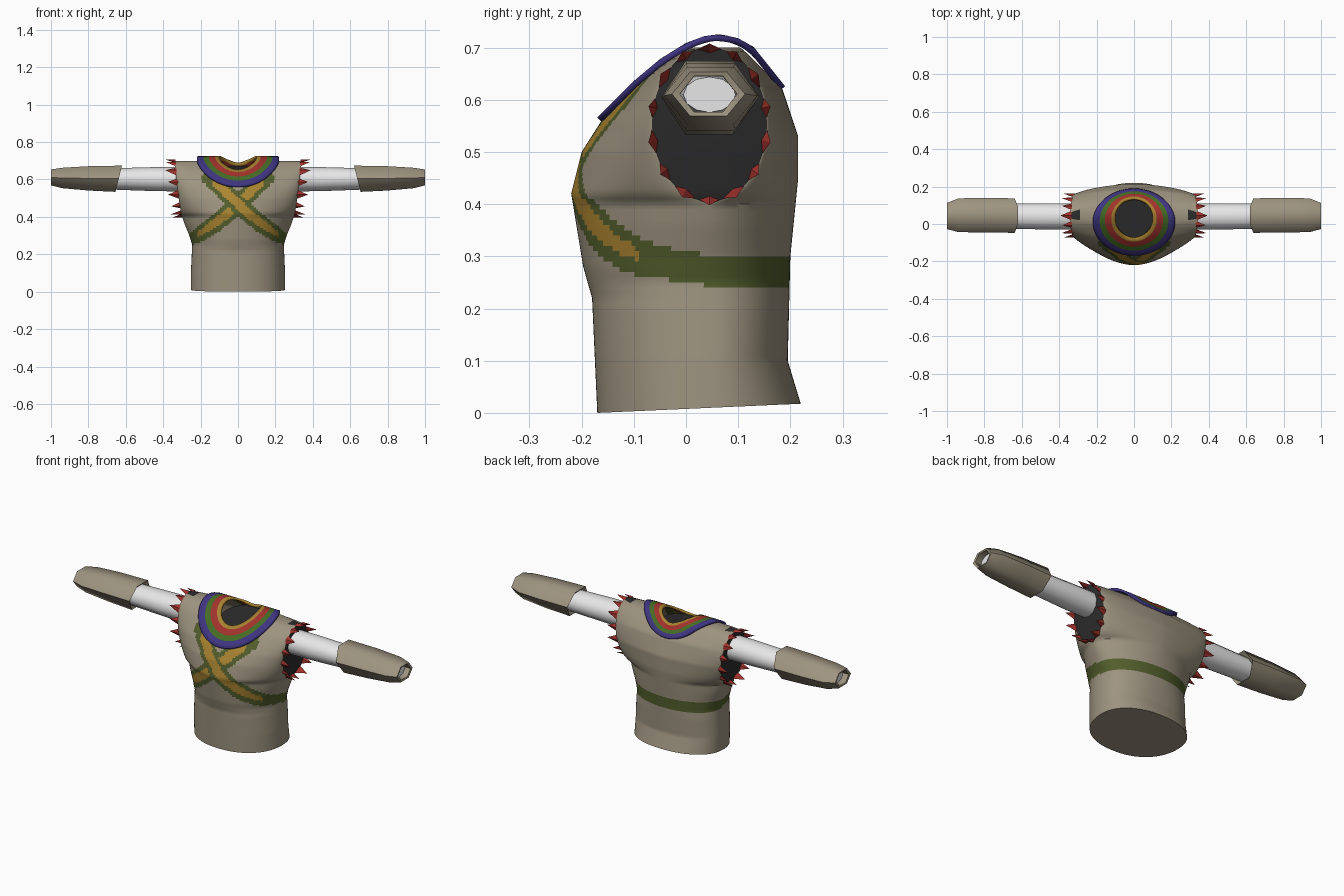
import bpy, bmesh, math
from mathutils import Vector, Matrix

if "Cube" in bpy.data.objects:
    bpy.data.objects.remove(bpy.data.objects["Cube"])


def make_mat(name, rgb):
    m = bpy.data.materials.new(name)
    m.diffuse_color = (*rgb, 1)
    m.use_nodes = True
    m.node_tree.nodes["Principled BSDF"].inputs["Base Color"].default_value = m.diffuse_color
    return m


TAN = make_mat("tan cloth", (0.34, 0.295, 0.215))
OLIVE = make_mat("olive sash", (0.085, 0.11, 0.025))
GOLD = make_mat("gold", (0.40, 0.23, 0.03))
DARK = make_mat("dark lining", (0.025, 0.025, 0.025))
RED = make_mat("red", (0.36, 0.032, 0.025))
GREEN = make_mat("green", (0.06, 0.15, 0.018))
BLUE = make_mat("indigo", (0.05, 0.035, 0.22))
WHITE = make_mat("white sleeve", (0.8, 0.8, 0.8))


def interp(pts, v):
    """Piecewise linear lookup in a list of (key, value)."""
    if v <= pts[0][0]:
        return pts[0][1]
    for (a, fa), (b, fb) in zip(pts, pts[1:]):
        if v <= b:
            return fa + (fb - fa) * (v - a) / (b - a)
    return pts[-1][1]


def finish(bm, name, mats, angle=40, mirror=False):
    bmesh.ops.recalc_face_normals(bm, faces=bm.faces[:])
    me = bpy.data.meshes.new(name)
    bm.to_mesh(me)
    bm.free()
    for m in mats:
        me.materials.append(m)
    me.shade_smooth()
    me.set_sharp_from_angle(angle=math.radians(angle))
    ob = bpy.data.objects.new(name, me)
    bpy.context.collection.objects.link(ob)
    if mirror:
        ob.modifiers.new("mirror", 'MIRROR')
    return ob


def loft(bm, rings, cap_start=False, cap_end=False):
    vs = [[bm.verts.new(p) for p in r] for r in rings]
    n = len(vs[0])
    for a, b in zip(vs, vs[1:]):
        for i in range(n):
            bm.faces.new((a[i], a[(i + 1) % n], b[(i + 1) % n], b[i]))
    if cap_start:
        bm.faces.new(vs[0])
    if cap_end:
        bm.faces.new(vs[-1])
    return vs


# ---- torso profiles by height ----
WIDTH = [(0, .252), (.1, .252), (.25, .245), (.3, .26), (.36, .285), (.42, .305),
         (.5, .317), (.6, .33), (.7, .34)]
FRONT = [(0, -.17), (.22, -.18), (.28, -.197), (.42, -.22), (.5, -.2), (.56, -.162),
         (.6, -.125), (.65, -.075), (.7, .0)]
BACK = [(0, .22), (.1, .195), (.3, .2), (.45, .215), (.53, .215), (.62, .185), (.7, .11)]
ARM_Z, ARM_H, ARM_Y, ARM_W = .553, .148, .045, .11


def arm_half(z):
    t = 1 - ((z - ARM_Z) / ARM_H) ** 2
    return ARM_W * math.sqrt(t) if t > 0 else 0


# ---- sash painted on the chest and around the back ----
LOW = [(-.18, .58), (-.1, .5), (0, .405), (.1, .32), (.2, .265), (.27, .245)]
HIGH = [(-.2, .74), (-.07, .6), (0, .53), (.1, .44), (.2, .36), (.27, .30)]


def sash_index(c):
    if c.y > .03:
        return 1 if .245 < c.z < .30 else 0
    for s in (1, -1):
        x = c.x * s
        lo, hi = interp(LOW, x), interp(HIGH, x)
        if x > -.19 and lo < c.z < hi:
            return 2 if -.14 < x < .215 and lo + .033 < c.z < hi - .027 else 1
    return 0


def build_torso():
    N, L, TOP = 80, 70, .7
    bm = bmesh.new()
    rings = []
    for k in range(L + 1):
        z = TOP * k / L
        w, yf, yb, a = interp(WIDTH, z), interp(FRONT, z), interp(BACK, z), arm_half(z)
        e = interp([(.2, 2.2), (.5, 1.55)], z)
        ring = []
        for side, ym, sgn in ((1, yf, -1), (-1, yb, 1)):
            for j in range(N + 1):
                u = -math.cos(math.pi * j / N) * side
                ya = ARM_Y + sgn * a
                y = ya + (ym - ya) * max(0, 1 - abs(u) ** e) ** (1 / e)
                lift = .045 * (y + .17) * max(0, 1 - z / .1)
                ring.append((w * u, y, z + lift))
        rings.append(ring)
    vs = loft(bm, rings, cap_start=True)
    top = vs[-1]
    for j in range(N):                      # close the shoulders front to back
        bm.faces.new((top[j], top[j + 1], top[2 * N - j], top[2 * N + 1 - j]))
    for f in bm.faces:
        xs = [v.co.x for v in f.verts]
        c = f.calc_center_median()
        wide = max(v.co.y for v in f.verts) - min(v.co.y for v in f.verts)
        if max(xs) - min(xs) < .012 and abs(c.x) > .29 and wide > .015 \
                and abs(c.y - ARM_Y) < .01:
            f.material_index = 3            # arm opening
        elif len(f.verts) == 4:
            f.material_index = sash_index(c)
    hole = [f for f in bm.faces if f.calc_center_median().z > .6 and
            (f.calc_center_median().x / .13) ** 2
            + ((f.calc_center_median().y - .03) / .135) ** 2 < 1]
    bmesh.ops.delete(bm, geom=hole, context='FACES')
    bmesh.ops.remove_doubles(bm, verts=bm.verts[:], dist=.0002)
    finish(bm, "torso", [TAN, OLIVE, GOLD, DARK], 45)


build_torso()

# ---- banded collar draped over the shoulders ----
DRAPE = [(-.17, .56), (-.1, .63), (-.05, .672), (0, .703), (.035, .716), (.065, .72),
         (.1, .712), (.13, .695), (.19, .62)]


def collar_point(t, ang):
    rx, ry, cy = .1 + .12 * t, .108 + .072 * t, .03 - .02 * t
    y = cy + ry * math.sin(ang)
    return (rx * math.cos(ang), y, interp(DRAPE, y) + .006)


SEG = 48
steps = [0, .18, .32, .46, .58, .7, .85, 1]
band = [0, 1, 1, 2, 2, 3, 3]
bm = bmesh.new()
loft(bm, [[collar_point(t, 2 * math.pi * i / SEG) for i in range(SEG)] for t in steps])
bm.faces.ensure_lookup_table()
for i, f in enumerate(bm.faces):
    f.material_index = band[i // SEG]
collar = finish(bm, "collar", [GOLD, RED, GREEN, BLUE])
sol = collar.modifiers.new("thickness", 'SOLIDIFY')
sol.thickness, sol.offset = .012, -1

# ---- dark neck opening ----
bm = bmesh.new()
bm.faces.new([bm.verts.new((.108 * math.cos(a), .03 + .114 * math.sin(a),
                            .66 + .12 * .114 * math.sin(a)))
              for a in [2 * math.pi * i / SEG for i in range(SEG)]])
finish(bm, "neck_opening", [DARK])


def arm_ring(x, cy, cz, ry, rz, n, slant=0):
    return [(x - slant * math.sin(2 * math.pi * i / n),
             cy + ry * math.cos(2 * math.pi * i / n),
             cz + rz * math.sin(2 * math.pi * i / n)) for i in range(n)]


# ---- white sleeves, running through to the cuff ends ----
bm = bmesh.new()
loft(bm, [arm_ring(.30, .04, .602, .07, .066, 12), arm_ring(.45, .04, .602, .07, .064, 12),
          arm_ring(.70, .042, .603, .066, .056, 12), arm_ring(.965, .045, .61, .05, .034, 12)],
     True, True)
finish(bm, "sleeve", [WHITE], 50, True)

# ---- six-sided cuffs with an open rim ----
bm = bmesh.new()
loft(bm, [arm_ring(.66, .045, .604, .06, .055, 6, .02),
          arm_ring(.638, .045, .604, .092, .081, 6, .02),
          arm_ring(.80, .047, .606, .093, .075, 6),
          arm_ring(.94, .047, .608, .09, .063, 6),
          arm_ring(1.0, .043, .611, .07, .049, 6),
          arm_ring(.997, .043, .611, .055, .04, 6),
          arm_ring(.95, .043, .61, .055, .04, 6)])
finish(bm, "cuff", [TAN], 65, True)

# ---- red spikes around each arm opening ----
bm = bmesh.new()
COUNT = 14
for i in range(COUNT):
    a = 2 * math.pi * (i + .5) / COUNT
    rad = Vector((0, math.cos(a), math.sin(a)))
    z = ARM_Z + .143 * rad.z
    base = Vector((interp(WIDTH, z) - .006, ARM_Y + .108 * rad.y, z))
    side = Vector((0, -.108 * math.sin(a), .143 * math.cos(a))).normalized()
    half = .021 + .004 * (i % 2)
    tip = base + Vector((.052 + .008 * (i % 2), 0, 0)) + rad * .012
    corners = [base + side * half, base - side * half, base + rad * .012, base - rad * .008]
    p, q, o, n, t = [bm.verts.new(c) for c in corners + [tip]]
    for tri in ((p, o, t), (o, q, t), (q, n, t), (n, p, t)):
        bm.faces.new(tri)
finish(bm, "shoulder_spikes", [RED], 20, True)
